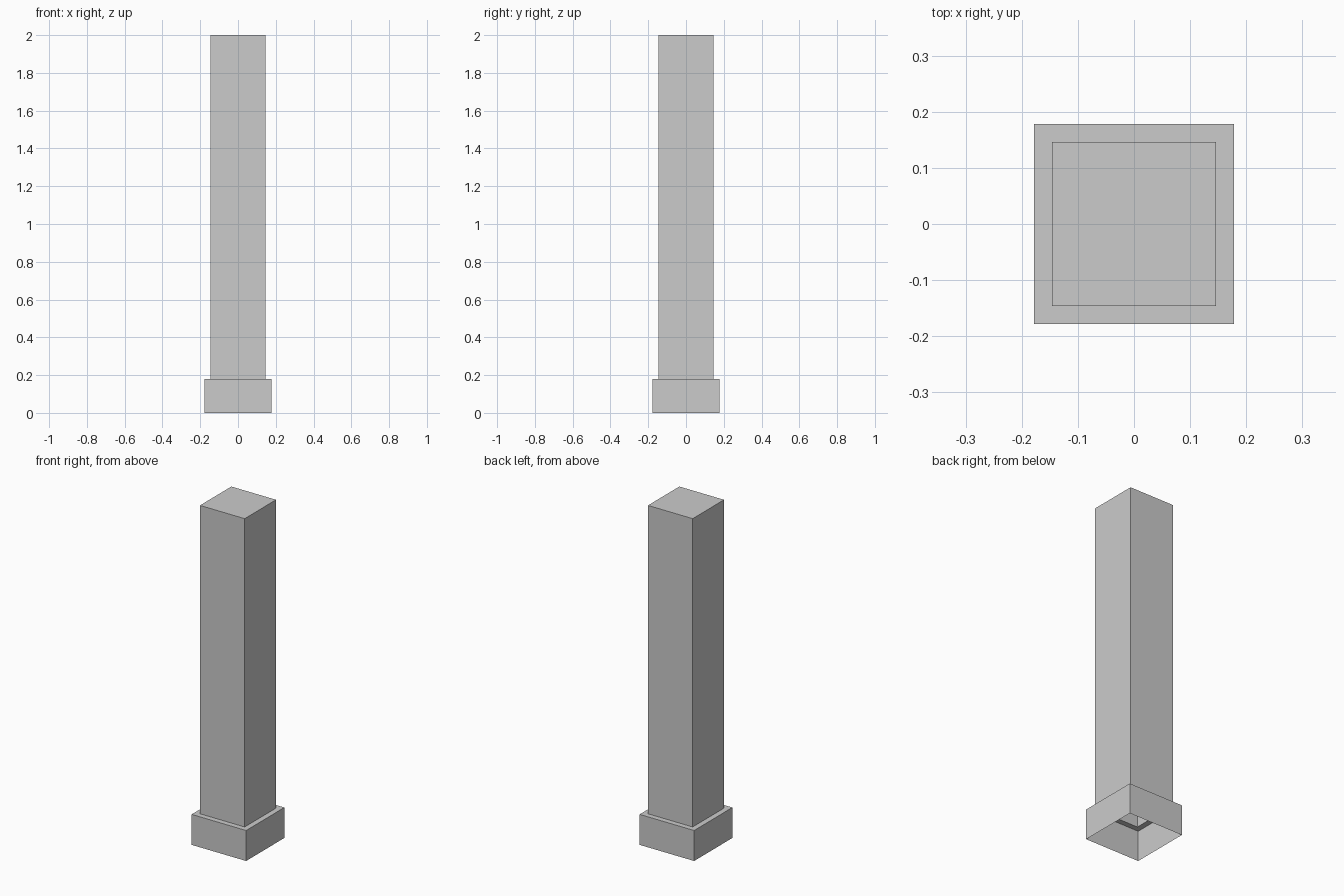
import bpy, bmesh

if "Cube" in bpy.data.objects:
    bpy.data.objects.remove(bpy.data.objects["Cube"])


def square_ring(bm, half, z):
    return [bm.verts.new((sx * half, sy * half, z))
            for sx, sy in ((-1, -1), (1, -1), (1, 1), (-1, 1))]


def open_box(name, rings, capped):
    """Join square rings (half width, height) with quads; optionally close the top."""
    bm = bmesh.new()
    loops = [square_ring(bm, h, z) for h, z in rings]
    for a, b in zip(loops, loops[1:]):
        for i in range(4):
            j = (i + 1) % 4
            bm.faces.new((a[i], a[j], b[j], b[i]))
    if capped:
        bm.faces.new(loops[-1])
    mesh = bpy.data.meshes.new(name)
    bm.to_mesh(mesh)
    bm.free()
    obj = bpy.data.objects.new(name, mesh)
    bpy.context.collection.objects.link(obj)
    return obj


BASE, SHAFT, STEP = 0.178, 0.146, 0.18

# Plinth: four walls and a flat ledge, open underneath
open_box("plinth", [(BASE, 0), (BASE, STEP), (SHAFT, STEP)], False)

# Shaft: hollow square column with a closed top
open_box("shaft", [(SHAFT, STEP), (SHAFT, 2.0)], True)
